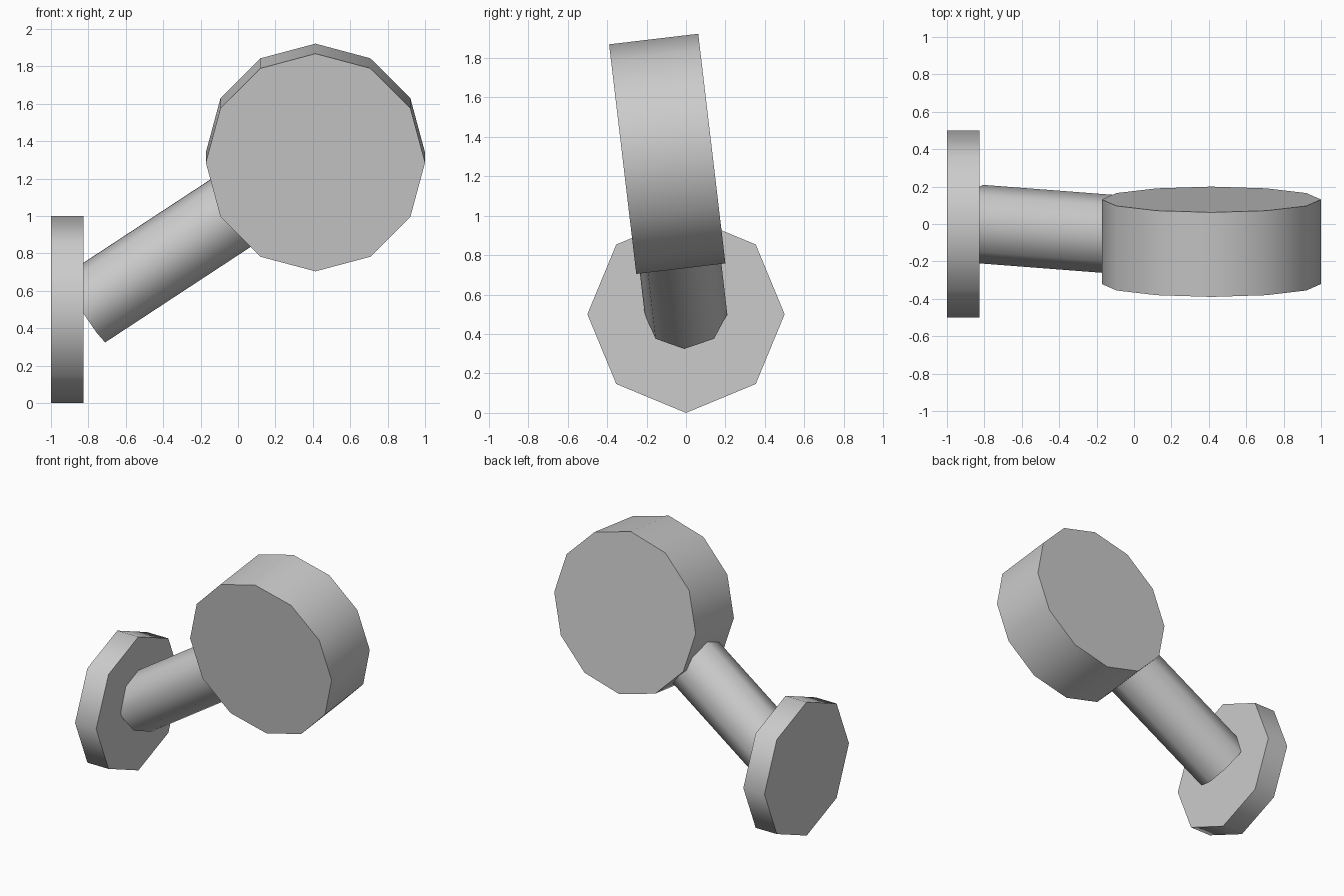
import bpy
import math
from mathutils import Vector

if "Cube" in bpy.data.objects:
    bpy.data.objects.remove(bpy.data.objects["Cube"])

grey = bpy.data.materials.new("plain grey")
grey.diffuse_color = (0.6, 0.6, 0.6, 1)
grey.use_nodes = True
grey.node_tree.nodes["Principled BSDF"].inputs["Base Color"].default_value = grey.diffuse_color


def prism(name, start, end, radius, sides):
    """Smooth-sided prism between two points, with a corner pointing up."""
    start, end = Vector(start), Vector(end)
    axis = end - start
    bpy.ops.mesh.primitive_cylinder_add(
        vertices=sides, radius=radius, depth=axis.length, location=(start + end) / 2)
    ob = bpy.context.object
    ob.name = name
    ob.rotation_euler = axis.to_track_quat('Z', 'Y').to_euler()
    ob.data.materials.append(grey)
    bpy.ops.object.shade_smooth_by_angle(angle=math.radians(60))
    return ob


base_centre = Vector((-0.825, 0, 0.5))
head_centre = Vector((0.414, -0.095, 1.313))
tilt = math.radians(6.75)
half_depth = 0.2275 * Vector((0, math.cos(tilt), math.sin(tilt)))

# Octagonal wall plate
prism("wall_plate", (-1, 0, 0.5), base_centre, 0.5, 8)
# Slanted arm from the plate to the middle of the head
prism("arm", base_centre, head_centre, 0.21, 8)
# Twelve-sided head, tipped slightly forward
prism("head", head_centre - half_depth, head_centre + half_depth, 0.586, 12)
